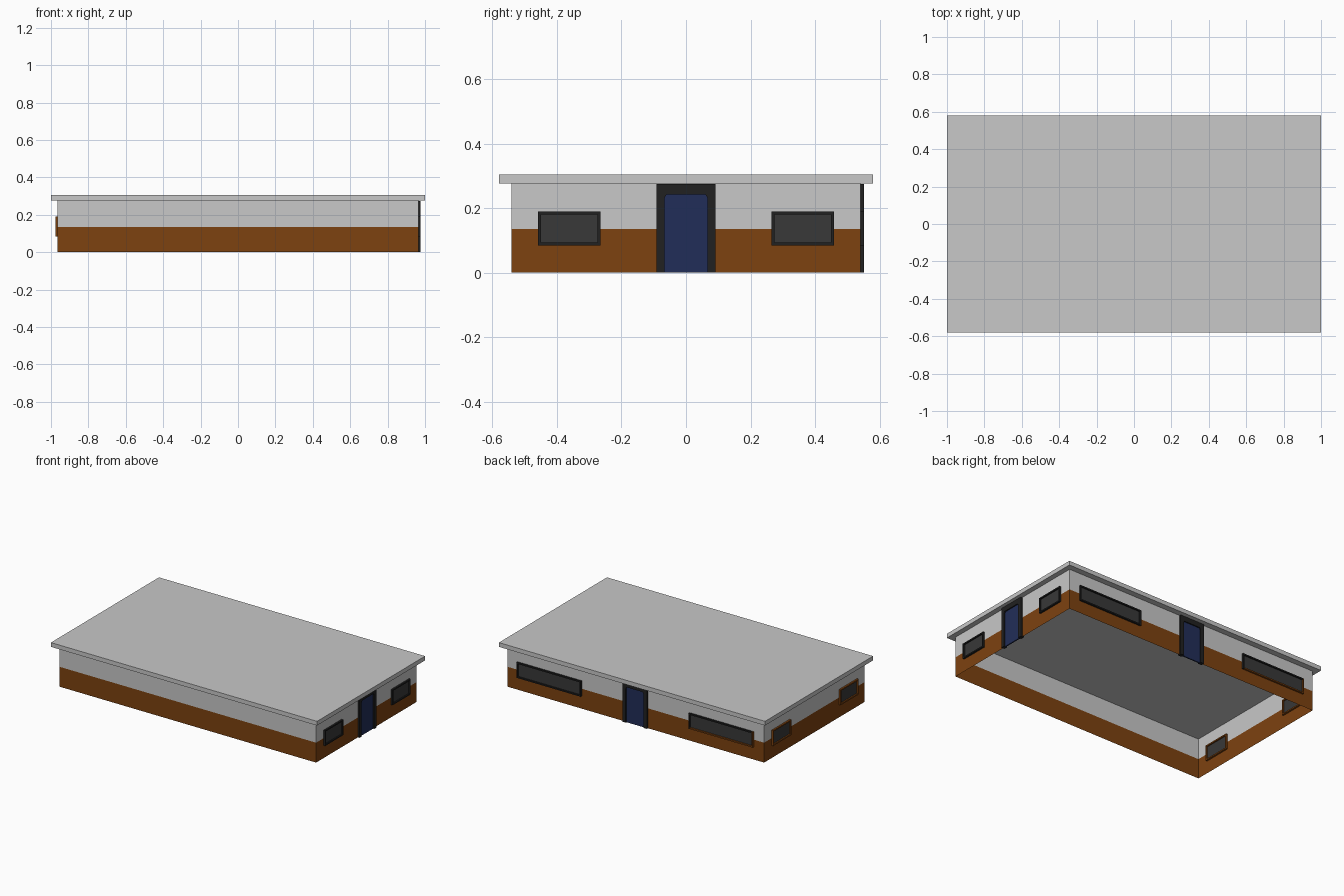
import bpy, bmesh, math
from mathutils import Matrix, Vector

if "Cube" in bpy.data.objects:
    bpy.data.objects.remove(bpy.data.objects["Cube"])

HX, HY = 0.965, 0.54       # wall half sizes
EAVE, BAND = 0.276, 0.135  # wall top, height of the brown band


def mat(name, rgb):
    m = bpy.data.materials.new(name)
    m.diffuse_color = (*rgb, 1)
    m.use_nodes = True
    m.node_tree.nodes["Principled BSDF"].inputs["Base Color"].default_value = m.diffuse_color
    return m


GREY = mat("light_grey", (0.58, 0.58, 0.58))
BROWN = mat("brown", (0.205, 0.054, 0.005))
BLACK = mat("black", (0.015, 0.015, 0.015))
GLASS = mat("dark_glass", (0.04, 0.04, 0.04))
BLUE = mat("blue", (0.0155, 0.027, 0.098))


def finish(bm, name, mats, xf=Matrix()):
    bmesh.ops.recalc_face_normals(bm, faces=bm.faces)
    me = bpy.data.meshes.new(name)
    bm.to_mesh(me)
    bm.free()
    for m in mats:
        me.materials.append(m)
    ob = bpy.data.objects.new(name, me)
    ob.matrix_world = xf
    bpy.context.collection.objects.link(ob)
    return ob


def add_box(bm, x, y, z, index=0):
    r = bmesh.ops.create_cube(bm, size=1)
    for v in r["verts"]:
        v.co = Vector([a + (b - a) * (c + 0.5) for (a, b), c in zip((x, y, z), v.co)])
    for f in {f for v in r["verts"] for f in v.link_faces}:
        f.material_index = index


def on_wall(angle, dist):
    # local x runs along the wall, local y points outward
    return Matrix.Rotation(math.radians(angle), 4, 'Z') @ Matrix.Translation((0, dist, 0))


BACK, RIGHT, LEFT = on_wall(0, HY), on_wall(-90, HX), on_wall(90, HX)

# roof slab
bm = bmesh.new()
add_box(bm, (-1, 1), (-0.58, 0.58), (EAVE, 0.305))
finish(bm, "roof", [GREY])

# thin walls, open below, brown lower band and grey upper band
bm = bmesh.new()
corners = [(-HX, -HY), (HX, -HY), (HX, HY), (-HX, HY)]
rings = [[bm.verts.new((x, y, z)) for x, y in corners] for z in (0, BAND, EAVE)]
for k in range(2):
    for i in range(4):
        j = (i + 1) % 4
        f = bm.faces.new((rings[k][i], rings[k][j], rings[k + 1][j], rings[k + 1][i]))
        f.material_index = 1 - k
finish(bm, "walls", [GREY, BROWN])


def window(name, xf, u0, u1, bars=(0, 0, 0, 0)):
    # bars: colour of low end, high end, bottom and top bars (0 black, 1 brown)
    z0, z1, t, d = 0.085, 0.19, 0.009, 0.012
    bm = bmesh.new()
    add_box(bm, (u0, u0 + t), (-d, d), (z0, z1), bars[0])
    add_box(bm, (u1 - t, u1), (-d, d), (z0, z1), bars[1])
    add_box(bm, (u0 + t, u1 - t), (-d, d), (z0, z0 + t), bars[2])
    add_box(bm, (u0 + t, u1 - t), (-d, d), (z1 - t, z1), bars[3])
    finish(bm, name + "_frame", [BLACK, BROWN], xf)
    bm = bmesh.new()
    add_box(bm, (u0 + t, u1 - t), (-0.003, 0.003), (z0 + t, z1 - t))
    finish(bm, name + "_glass", [GLASS], xf)


def door(name, xf):
    # frame with clipped inner corners
    half = [(0.06, 0.242), (0.067, 0.232), (0.067, 0), (0.092, 0), (0.092, 0.275)]
    pts = half + [(-u, z) for u, z in reversed(half)]
    d = 0.012
    bm = bmesh.new()
    f = bm.faces.new([bm.verts.new((u, -d, z)) for u, z in pts])
    r = bmesh.ops.extrude_face_region(bm, geom=[f], use_keep_orig=True)
    new = [g for g in r["geom"] if isinstance(g, bmesh.types.BMVert)]
    bmesh.ops.translate(bm, verts=new, vec=(0, 2 * d, 0))
    finish(bm, name + "_frame", [BLACK], xf)
    # door leaf
    bm = bmesh.new()
    add_box(bm, (-0.07, 0.07), (-0.004, 0.004), (0, 0.245))
    finish(bm, name + "_leaf", [BLUE], xf)


# windows on both short sides
for s, (a, b) in (("a", (-0.458, -0.265)), ("b", (0.265, 0.458))):
    window("right_window_" + s, RIGHT, a, b)
    window("left_window_" + s, LEFT, a, b, (1, 1, 1, 1))

# long windows at the back, one with partly brown bars
window("back_window_a", BACK, 0.405, 0.888)
window("back_window_b", BACK, -0.888, -0.405, (1, 0, 1, 0))

# doors
door("right_door", RIGHT)
door("back_door", BACK)
